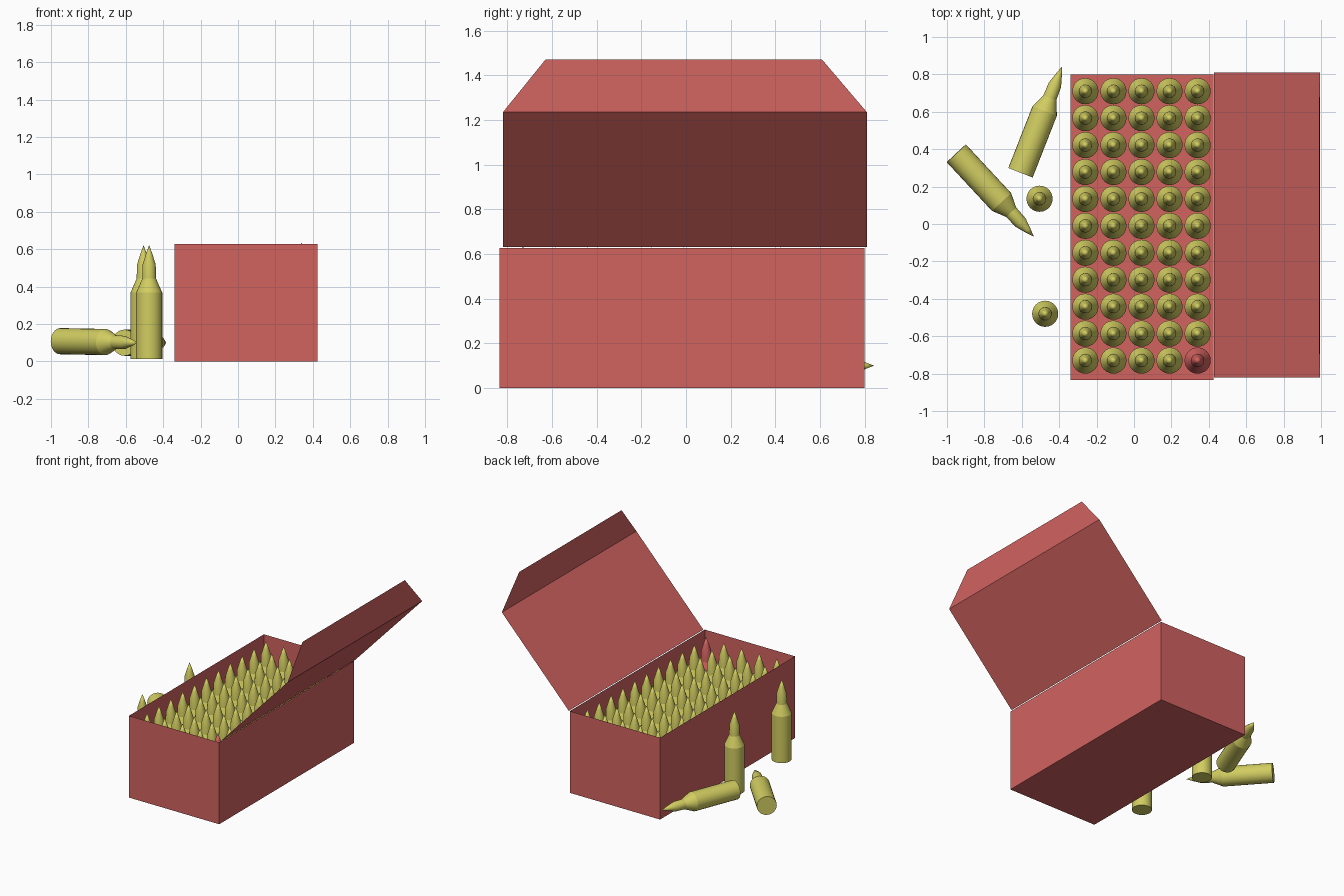
import bpy, math
from mathutils import Vector

if "Cube" in bpy.data.objects:
    bpy.data.objects.remove(bpy.data.objects["Cube"])


def material(name, rgb):
    m = bpy.data.materials.new(name)
    m.diffuse_color = (*rgb, 1)
    m.use_nodes = True
    m.node_tree.nodes["Principled BSDF"].inputs["Base Color"].default_value = m.diffuse_color
    return m


RED = material("carton red", (0.64, 0.125, 0.118))
BRASS = material("brass yellow", (0.64, 0.61, 0.12))


def add(name, mesh, loc=(0, 0, 0)):
    ob = bpy.data.objects.new(name, mesh)
    ob.location = loc
    bpy.context.collection.objects.link(ob)
    return ob


def sheet(name, verts, faces):
    me = bpy.data.meshes.new(name)
    me.from_pydata(verts, [], faces)
    me.materials.append(RED)
    return add(name, me)


def cartridge_mesh(name, mat, sides=24):
    # lathe: flat base, case, shoulder, neck, pointed tip
    profile = [(0.07, 0), (0.07, 0.355), (0.037, 0.43), (0.035, 0.505), (0.018, 0.56)]
    verts, faces = [], []
    for r, z in profile:
        for i in range(sides):
            a = 2 * math.pi * i / sides
            verts.append((r * math.cos(a), r * math.sin(a), z))
    verts.append((0, 0, 0.61))
    tip, last = len(verts) - 1, (len(profile) - 1) * sides
    faces.append(list(range(sides))[::-1])
    for i in range(sides):
        j = (i + 1) % sides
        for k in range(len(profile) - 1):
            b = k * sides
            faces.append((b + i, b + j, b + sides + j, b + sides + i))
        faces.append((last + i, last + j, tip))
    me = bpy.data.meshes.new(name)
    me.from_pydata(verts, [], faces)
    me.materials.append(mat)
    me.shade_smooth()
    me.set_sharp_from_angle(angle=math.radians(20))
    return me


# open carton made of thin card
x0, x1, y0, y1, h = -0.34, 0.425, -0.835, 0.80, 0.627
sheet("carton",
      [(x, y, z) for z in (0, h) for x, y in ((x0, y0), (x1, y0), (x1, y1), (x0, y1))],
      [(3, 2, 1, 0), (0, 1, 5, 4), (1, 2, 6, 5), (2, 3, 7, 6), (3, 0, 4, 7)])

# open lid leaning back, with its tapered tuck flap
sheet("lid",
      [(0.427, -0.82, 0.632), (0.427, 0.81, 0.632), (0.995, 0.81, 1.235), (0.995, -0.82, 1.235),
       (0.988, 0.61, 1.47), (0.988, -0.63, 1.47)],
      [(0, 3, 2, 1), (3, 5, 4, 2)])

brass = cartridge_mesh("cartridge", BRASS)
red = cartridge_mesh("red_cartridge", RED)

# rows of cartridges in the carton, one of them red
for c in range(5):
    for r in range(11):
        odd = c == 4 and r == 0
        add("red_cartridge" if odd else "cartridge", red if odd else brass,
            (-0.26 + 0.15 * c, -0.73 + 0.144 * r, 0.026 if odd else 0.02))

# loose cartridges standing beside the carton
for x, y in ((-0.505, 0.135), (-0.475, -0.48)):
    add("standing_cartridge", brass, (x, y, 0.012))

# loose cartridges lying down
for base, tip in (((-0.95, 0.378, 0.108), (-0.54, -0.063, 0.10)),
                  ((-0.607, 0.274, 0.10), (-0.387, 0.835, 0.10))):
    ob = add("lying_cartridge", brass, base)
    d = Vector(tip) - Vector(base)
    ob.rotation_euler = d.to_track_quat('Z', 'Y').to_euler()
